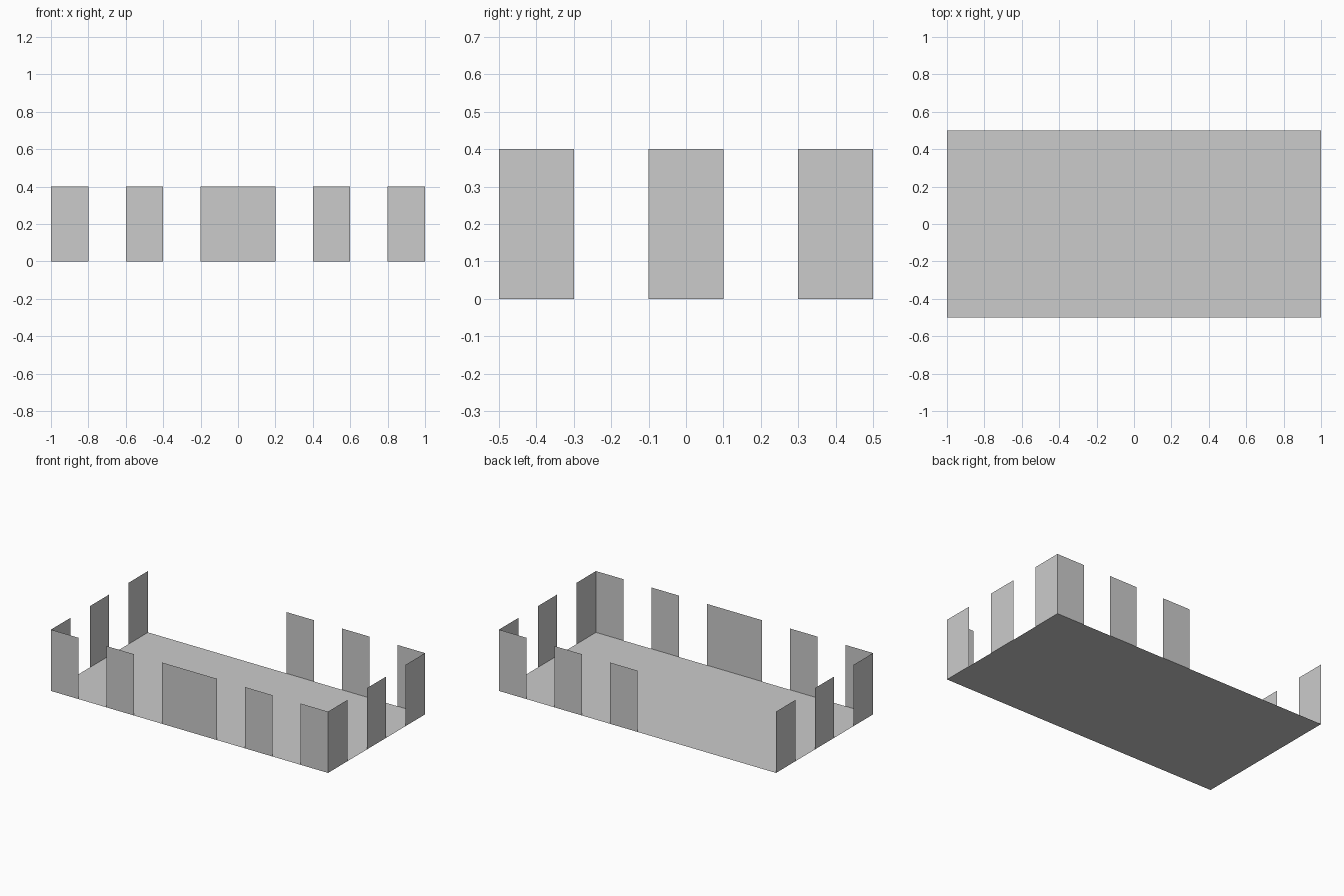
import bpy

if "Cube" in bpy.data.objects:
    bpy.data.objects.remove(bpy.data.objects["Cube"])

LENGTH, WIDTH, HEIGHT = 2.0, 1.0, 0.4
X, Y = LENGTH / 2, WIDTH / 2

grey = bpy.data.materials.new("light grey")
grey.diffuse_color = (0.6, 0.6, 0.6, 1)
grey.use_nodes = True
grey.node_tree.nodes["Principled BSDF"].inputs["Base Color"].default_value = grey.diffuse_color


def sheet(name, corners):
    """Single flat four-sided face."""
    mesh = bpy.data.meshes.new(name)
    mesh.from_pydata(corners, [], [(0, 1, 2, 3)])
    mesh.materials.append(grey)
    obj = bpy.data.objects.new(name, mesh)
    bpy.context.collection.objects.link(obj)
    return obj


def wall_panel(name, p, q):
    """Upright panel standing on the floor edge from p to q."""
    return sheet(name, [(*p, 0), (*q, 0), (*q, HEIGHT), (*p, HEIGHT)])


# Floor
sheet("floor", [(-X, -Y, 0), (X, -Y, 0), (X, Y, 0), (-X, Y, 0)])

# Front wall: a wide middle panel between two pairs of narrow ones
for a, b in [(-1, -0.8), (-0.6, -0.4), (-0.2, 0.2), (0.4, 0.6), (0.8, 1)]:
    wall_panel("front_panel", (a, -Y), (b, -Y))

# Back wall: panels on the right half only, the left half is open
for a in (0, 0.4, 0.8):
    wall_panel("back_panel", (a + 0.2, Y), (a, Y))

# End walls: three panels each
for a in (-0.5, -0.1, 0.3):
    wall_panel("right_panel", (X, a), (X, a + 0.2))
    wall_panel("left_panel", (-X, a + 0.2), (-X, a))
